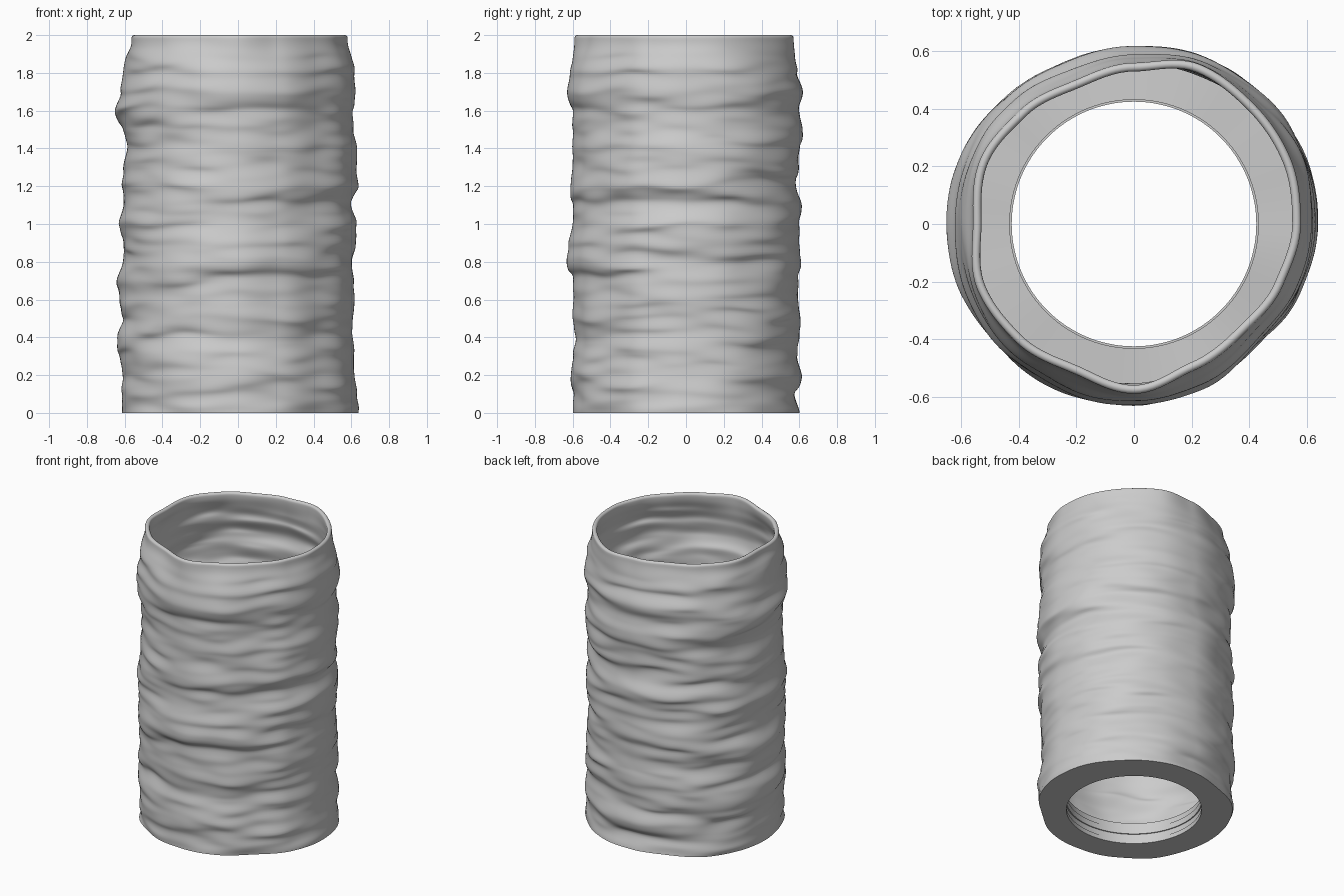
import bpy, bmesh, math
from mathutils import Vector, noise

if "Cube" in bpy.data.objects:
    bpy.data.objects.remove(bpy.data.objects["Cube"], do_unlink=True)

HEIGHT, RADIUS, WALL = 2.0, 0.6, 0.03
SEGMENTS, ROWS = 160, 160
BASE_TOP = 0.15

# Radius offsets (hundredths) up the left, back, right and front sides
SIDES = [
    [4, 3, 2, 1, 1, 1, 1, 1, 0, 2, 3, 0, 3, 3, 3, 1, 1, 2, 2, 1, -2],
    [0, -2, 1, -1, 0, 1, -1, 0, 1, 0, 0, 1, -2, 0, 1, 2, 0, 2, -1, -2, -2],
    [2, 2, 1, 3, 4, 1, 2, 4, 1, 1, 3, 1, 1, 0, -1, 1, 5, 2, 1, 1, -4],
    [0, 0, 1, 0, -2, 0, 0, 0, 3, 2, 0, 0, 1, 0, 0, 0, 0, 3, 1, 0, 0],
]
# Extra offsets (hundredths) for the lobes between those sides
LOBES = [0, 1, 1, 1, 0, -1, 0.5, 0.5, 0, 0.5, 1, 0.5, 0, -1.5, -3, -1]
# Radius offsets (hundredths) around the lobed mouth
MOUTH = [-2, -1, -1, 0, -4, -6, -4, -2, -4, -1, -2, -4, -1, -5, -6, -4]


def smooth(t):
    t = min(max(t, 0), 1)
    return t * t * (3 - 2 * t)


def sample(values, position, loop=False):
    i = math.floor(position)
    count = len(values)
    a, b = (i % count, (i + 1) % count) if loop else (min(i, count - 1), min(i + 1, count - 1))
    t = smooth(position - i)
    return values[a] * (1 - t) + values[b] * t


def wrinkle(angle, z):
    """Horizontal folds: noise stretched around the tube."""
    c, s = math.cos(angle), math.sin(angle)
    broad = noise.noise(Vector((c * 1.6 + 3.1, s * 1.6, z * 7)))
    fine = noise.noise(Vector((c * 2.2, s * 2.2 + 3.1, z * 16)))
    return 0.018 * broad + 0.014 * fine


def surface(angle, z, inset):
    """Point on the crumpled wall, moved inward by inset."""
    turn = angle / math.tau
    sides = [sample(row, z / HEIGHT * 20) for row in SIDES]
    body = sample(sides, turn * 4, True) / 100
    body += sample(LOBES, turn * len(LOBES), True) / 100
    mouth = sample(MOUTH, turn * len(MOUTH), True) / 100
    fold = wrinkle(angle, z)
    body += fold * (0.5 + 0.5 * abs(math.sin(2 * angle)))
    calm = 1 - smooth((z - 1.82) / 0.17)
    r = RADIUS + body * calm + mouth * (1 - calm) - inset
    # Folds sag downward, except at the two ends
    ends = smooth(z / 0.15) * smooth((HEIGHT - z) / 0.2)
    return circle_point(angle, r, z - 0.9 * fold * ends)


def circle_point(angle, r, z):
    return Vector((r * math.cos(angle), r * math.sin(angle), z))


def build_lathe(name, rings, material):
    """Skin a closed list of functions, each giving one ring of points by angle."""
    bm = bmesh.new()
    loops = [[bm.verts.new(ring(math.tau * i / SEGMENTS)) for i in range(SEGMENTS)]
             for ring in rings]
    for low, high in zip(loops, loops[1:] + loops[:1]):
        for i in range(SEGMENTS):
            j = (i + 1) % SEGMENTS
            bm.faces.new((low[i], low[j], high[j], high[i]))
    bmesh.ops.recalc_face_normals(bm, faces=bm.faces)
    mesh = bpy.data.meshes.new(name)
    bm.to_mesh(mesh)
    bm.free()
    mesh.materials.append(material)
    obj = bpy.data.objects.new(name, mesh)
    bpy.context.collection.objects.link(obj)
    bpy.ops.object.select_all(action='DESELECT')
    obj.select_set(True)
    bpy.context.view_layer.objects.active = obj
    bpy.ops.object.shade_smooth_by_angle(angle=math.radians(50))


grey = bpy.data.materials.new("plain_grey")
grey.use_nodes = True
colour = (0.6, 0.6, 0.6, 1)
grey.diffuse_color = colour
grey.node_tree.nodes["Principled BSDF"].inputs["Base Color"].default_value = colour

# Crumpled outer wall
LIP = WALL / 2
SHOULDER = HEIGHT - LIP
rings = []
for k in range(ROWS + 1):
    z = SHOULDER * k / ROWS
    rings.append(lambda a, z=z: surface(a, z, 0))

# Rounded lip around the mouth
for k in range(1, 8):
    t = math.pi * k / 8
    inset, rise = LIP * (1 - math.cos(t)), LIP * math.sin(t)
    rings.append(lambda a, inset=inset, rise=rise:
                 surface(a, SHOULDER, inset) + Vector((0, 0, rise)))

# Inner wall down to the shelf
for k in range(ROWS + 1):
    z = SHOULDER - (SHOULDER - BASE_TOP) * k / ROWS
    rings.append(lambda a, z=z: surface(a, z, WALL))

# Round opening with a shallow groove, joined to the shelf above and floor below
hole = [(0.432, BASE_TOP), (0.432, 0.11), (0.425, 0.11), (0.425, 0.07),
        (0.432, 0.07), (0.432, 0.03), (0.425, 0.03), (0.425, 0)]
for r, z in hole:
    rings.append(lambda a, r=r, z=z: circle_point(a, r, z))
build_lathe("crumpled_sleeve", rings, grey)
